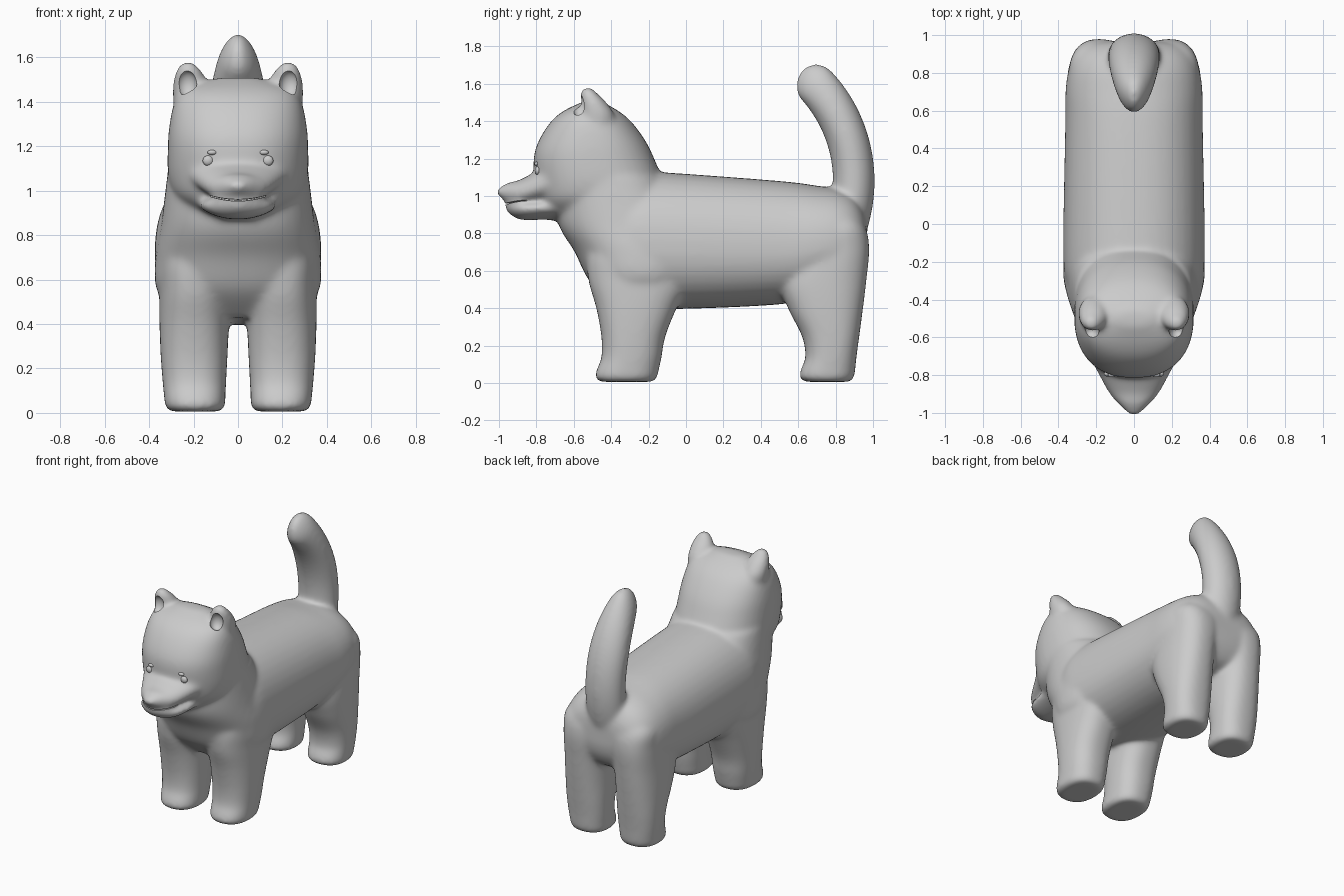
import bpy, bmesh, math
from mathutils import Vector

if "Cube" in bpy.data.objects:
    bpy.data.objects.remove(bpy.data.objects["Cube"])

colour = (0.6, 0.6, 0.6, 1)
grey = bpy.data.materials.new("plain grey")
grey.use_nodes = True
grey.diffuse_color = colour
grey.node_tree.nodes["Principled BSDF"].inputs["Base Color"].default_value = colour


def finish(name, bm):
    bmesh.ops.recalc_face_normals(bm, faces=bm.faces)
    mesh = bpy.data.meshes.new(name)
    bm.to_mesh(mesh)
    bm.free()
    mesh.materials.append(grey)
    obj = bpy.data.objects.new(name, mesh)
    bpy.context.collection.objects.link(obj)
    return obj


def skin(name, rings):
    """Closed surface through equal rings of points."""
    bm = bmesh.new()
    loops = [[bm.verts.new(p) for p in ring] for ring in rings]
    n = len(loops[0])
    for a, b in zip(loops, loops[1:]):
        for i in range(n):
            j = (i + 1) % n
            bm.faces.new((a[i], a[j], b[j], b[i]))
    bm.faces.new(loops[0])
    bm.faces.new(loops[-1])
    return finish(name, bm)


def refine(rows, steps=6):
    """Smooth interpolation between section rows."""
    rows = [Vector(r) for r in rows]
    last = len(rows) - 1
    out = []
    for k in range(last):
        before, start, end, after = (rows[min(max(k + d, 0), last)] for d in (-1, 0, 1, 2))
        lead, trail = (end - before) / 2, (after - start) / 2
        for s in range(steps):
            t = s / steps
            ease = t * t * (3 - 2 * t)
            out.append(start.lerp(end, ease) + lead * t * (1 - t) ** 2 - trail * t * t * (1 - t))
    return out + [rows[last]]


def loft(name, rows, power=2.3, egg=0.0, sides=40):
    """Rows: centre x, y, z, half width, half depth, tilt of the depth direction."""
    rings = []
    for cx, cy, cz, width, depth, tilt in refine(rows):
        ring = []
        for i in range(sides):
            angle = math.tau * i / sides
            c, s = math.cos(angle), math.sin(angle)
            u = math.copysign(abs(c) ** (2 / power), c)
            v = math.copysign(abs(s) ** (2 / power), s)
            ring.append((cx + width * u * (1 - egg * v),
                         cy + depth * v * math.cos(tilt),
                         cz + depth * v * math.sin(tilt)))
        rings.append(ring)
    return skin(name, rings)


def upright(name, rows, **options):
    """Rows: z, front y, back y, half width, centre x."""
    return loft(name, [(x, (front + back) / 2, z, width, (back - front) / 2, 0)
                       for z, front, back, width, x in rows], **options)


def central(name, rows, **options):
    """Rows: z, front y, back y, half width."""
    return upright(name, [(*row, 0) for row in rows], **options)


def lengthwise(name, rows, **options):
    """Rows: y, bottom z, top z, half width."""
    return loft(name, [(0, y, (low + high) / 2, width, (high - low) / 2, math.pi / 2)
                       for y, low, high, width in rows], **options)


def leg(name, side, rows):
    """Rows: z, front y, back y; the width follows the height, tucked in at both ends."""
    sections = []
    for z, front, back in rows:
        inner, outer = .06 - .05 * z, .324 + .13 * z - .14 * z * z
        tuck = .02 if z == rows[0][0] else .07 if z == rows[-1][0] else 0
        sections.append((z, front, back, (outer - inner) / 2 - tuck, side * (inner + outer) / 2))
    return upright(name, sections, power=2.4)


def ellipsoid(name, centre, radii):
    bm = bmesh.new()
    bmesh.ops.create_uvsphere(bm, u_segments=24, v_segments=14, radius=1)
    for v in bm.verts:
        v.co = Vector(c + r * q for c, r, q in zip(centre, radii, v.co))
    return finish(name, bm)


# Trunk and chest
trunk = lengthwise("trunk", [
    (-.45, .5, 1.1, .3), (-.3, .42, 1.13, .36), (-.1, .395, 1.125, .374), (.5, .42, 1.08, .364),
    (.7, .47, 1.055, .362), (.82, .5, 1.035, .345), (.9, .54, .995, .305), (.95, .62, .92, .24),
    (.968, .7, .85, .13)], power=2.3, egg=.05)
chest = central("chest", [
    (.43, -.4, -.1, .27), (.55, -.52, .05, .365), (.7, -.595, .1, .372),
    (.86, -.685, .05, .345), (1.1, -.7, -.12, .315)])

# Head, muzzle and jaw
head = central("head", [
    (.87, -.74, -.3, .1), (.9, -.76, -.25, .18), (.97, -.79, -.15, .28), (1.06, -.807, -.12, .314),
    (1.2, -.815, -.17, .316), (1.3, -.785, -.22, .308), (1.4, -.72, -.295, .285),
    (1.46, -.645, -.37, .235), (1.508, -.54, -.46, .09)])
muzzle = lengthwise("muzzle", [
    (-1.012, 1.01, 1.035, .025), (-.95, .96, 1.072, .085), (-.88, .95, 1.09, .143),
    (-.68, .99, 1.2, .25)], power=2.1)
jaw = lengthwise("jaw", [
    (-.965, .925, .96, .03), (-.925, .89, .97, .1), (-.85, .87, .975, .155),
    (-.62, .885, .99, .19)], power=2.1, egg=-.2)

# Tail: a tube along an arc, narrowing to a rounded tip
tail_rows = []
for i in range(60):
    bend = -.38 + 1.273 * math.sin(math.pi / 2 * i / 60)
    narrow = math.sqrt(1 - (max(0, bend - .2) / .71) ** 2)
    blunt = math.sqrt(1 - (max(0, bend - .745) / .15) ** 2)
    tail_rows.append((0, .144 + .753 * math.cos(bend), 1.08 + .753 * math.sin(bend),
                      .137 * narrow * blunt ** .5, .112 * blunt, bend))
tail = loft("tail", tail_rows, power=2)

# Legs and ears, mirrored
parts = [trunk, chest, head, muzzle, jaw, tail]
for side, word in ((1, "left"), (-1, "right")):
    parts.append(leg(word + "_front_leg", side, [
        (.006, -.46, -.175), (.03, -.485, -.155), (.07, -.478, -.145), (.14, -.452, -.13),
        (.25, -.453, -.11), (.4, -.48, -.05), (.55, -.522, .02), (.7, -.53, 0), (.82, -.48, -.08)]))
    parts.append(leg(word + "_rear_leg", side, [
        (.006, .635, .88), (.03, .607, .898), (.07, .613, .905), (.14, .638, .912),
        (.25, .62, .927), (.4, .545, .947), (.55, .5, .965), (.72, .58, .98), (.84, .65, .955),
        (.94, .72, .87)]))
    parts.append(upright(word + "_ear", [
        (z, front, back, width, side * x) for z, front, back, width, x in (
            (1.3, -.55, -.4, .07, .2), (1.42, -.56, -.38, .08, .214), (1.5, -.565, -.425, .073, .217),
            (1.55, -.565, -.475, .052, .223), (1.58, -.55, -.5, .02, .225))], power=2))

# Fuse everything into one soft body
bpy.ops.object.select_all(action='DESELECT')
for part in parts:
    part.select_set(True)
body = trunk
bpy.context.view_layer.objects.active = body
bpy.ops.object.join()
body.name = "body"
remesh = body.modifiers.new("fuse", 'REMESH')
remesh.mode = 'VOXEL'
remesh.voxel_size = .012
soften = body.modifiers.new("soften", 'SMOOTH')
soften.factor = .5
soften.iterations = 24

# Cutters: the smiling mouth slit and the ear hollows
slit = []
for i in range(21):
    x = -.19 + .019 * i
    z, back = .957 + 1.2 * x * x, -.9 + 3.2 * x * x
    gap = .002 + .006 * (1 - (x / .19) ** 2)
    slit.append([(x, -1.1, z - gap), (x, back, z - .002), (x, back, z + .002), (x, -1.1, z + gap)])
cutters = [skin("mouth_cutter", slit)]
for side in (1, -1):
    cutters.append(ellipsoid("ear_cutter", (side * .23, -.57, 1.482), (.045, .042, .058)))
for cutter in cutters:
    cut = body.modifiers.new("cut", 'BOOLEAN')
    cut.operation = 'DIFFERENCE'
    cut.solver = 'EXACT'
    cut.object = cutter
for modifier in list(body.modifiers):
    bpy.ops.object.modifier_apply(modifier=modifier.name)
for cutter in cutters:
    bpy.data.objects.remove(cutter)
bpy.ops.object.shade_smooth_by_angle(angle=math.radians(40))

# Eyes and brows, set on the face
for side, word in ((1, "left"), (-1, "right")):
    for name, x, z, radii in (("eye", .135, 1.135, (.024, .015, .023)),
                              ("brow", .117, 1.172, (.021, .012, .011))):
        hit, point, normal, index = body.ray_cast(Vector((side * x, -2, z)), Vector((0, 1, 0)))
        spot = ellipsoid(word + "_" + name, point, radii)
        for face in spot.data.polygons:
            face.use_smooth = True
